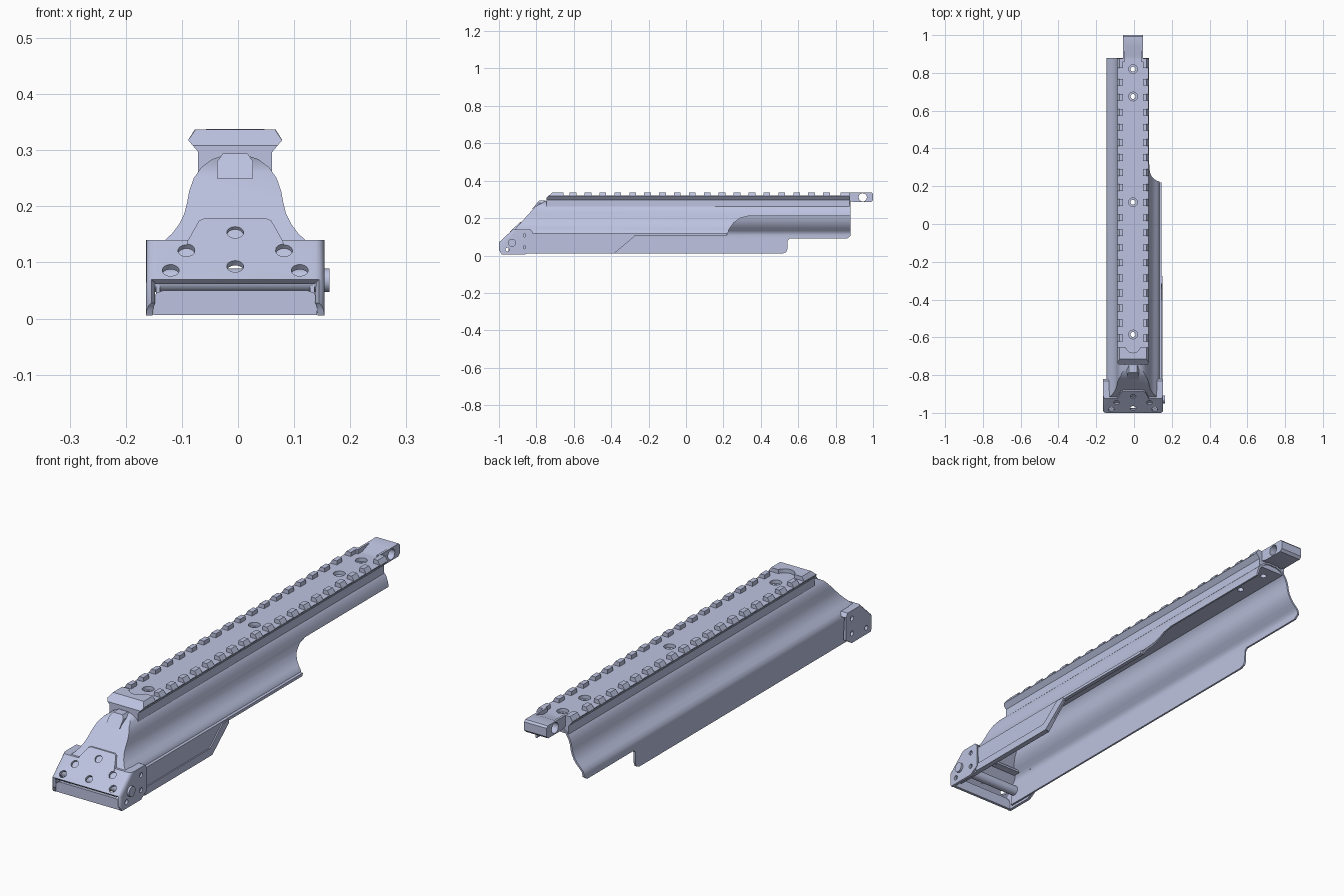
import bpy, bmesh, math
from mathutils import Vector

if "Cube" in bpy.data.objects:
    bpy.data.objects.remove(bpy.data.objects["Cube"], do_unlink=True)

CX = -0.005  # centre line of the cover
COLOR = (0.51, 0.55, 0.75, 1)
paint = bpy.data.materials.new("lavender_grey")
paint.use_nodes = True
paint.diffuse_color = COLOR
paint.node_tree.nodes["Principled BSDF"].inputs["Base Color"].default_value = COLOR


def to_object(name, bm):
    mesh = bpy.data.meshes.new(name)
    bm.to_mesh(mesh)
    bm.free()
    mesh.materials.append(paint)
    obj = bpy.data.objects.new(name, mesh)
    bpy.context.collection.objects.link(obj)
    return obj


def prism_mesh(points, axis, spans, planes=()):
    """Extrude a section along x or y, then slice with slanted lines in the yz plane."""
    bm = bmesh.new()
    for a, b in spans:
        def place(p, t):
            return bm.verts.new((t, *p) if axis == "x" else (p[0], t, p[1]))
        lo = [place(p, a) for p in points]
        hi = [place(p, b) for p in points]
        bm.faces.new(lo)
        bm.faces.new(hi[::-1])
        for i in range(len(points)):
            j = (i + 1) % len(points)
            bm.faces.new((lo[j], lo[i], hi[i], hi[j]))
    for (y0, z0), (y1, z1) in planes:
        normal = Vector((0, z0 - z1, y1 - y0))
        cut = bmesh.ops.bisect_plane(bm, geom=bm.verts[:] + bm.edges[:] + bm.faces[:],
                                     plane_co=(0, y0, z0), plane_no=normal, clear_outer=True)
        rim = [e for e in cut["geom_cut"] if isinstance(e, bmesh.types.BMEdge)]
        bmesh.ops.holes_fill(bm, edges=rim, sides=0)
    bmesh.ops.recalc_face_normals(bm, faces=bm.faces[:])
    return bm


def prism(name, points, axis, spans, planes=()):
    return to_object(name, prism_mesh(points, axis, spans, planes))


def box(name, x, y, z):
    return prism(name, [(y[0], z[0]), (y[1], z[0]), (y[1], z[1]), (y[0], z[1])], "x", [x])


def cylinder(name, center, direction, radius, depth):
    bm = bmesh.new()
    bmesh.ops.create_cone(bm, cap_ends=True, segments=24, radius1=radius, radius2=radius, depth=depth)
    turn = Vector(direction).to_track_quat("Z", "Y").to_matrix().to_4x4()
    turn.translation = center
    bmesh.ops.transform(bm, matrix=turn, verts=bm.verts[:])
    return to_object(name, bm)


def mirrored(half):
    """Mirror a half section about the centre line."""
    return [(CX + x, z) for x, z in half] + [(CX - x, z) for x, z in reversed(half)]


def open_faces(bm, test):
    bmesh.ops.delete(bm, geom=[f for f in bm.faces if test(f.normal)], context="FACES")


def finish(obj, cutters=(), thickness=0, angle=35):
    if thickness:
        wall = obj.modifiers.new("wall", "SOLIDIFY")
        wall.thickness = thickness
        wall.offset = -1
    for cutter in cutters:
        cutter.hide_render = True
        mod = obj.modifiers.new("cut", "BOOLEAN")
        mod.operation = "DIFFERENCE"
        mod.solver = "EXACT"
        mod.object = cutter
    bpy.ops.object.select_all(action="DESELECT")
    bpy.context.view_layer.objects.active = obj
    obj.select_set(True)
    bpy.ops.object.convert(target="MESH")
    bpy.ops.object.shade_smooth_by_angle(angle=math.radians(angle))


helpers = []


def helper(obj):
    helpers.append(obj)
    return obj


# Screw holes running down the rail
screw_y = (0.82, 0.675, 0.115, -0.585)
through = [helper(cylinder("screw_cutter", (CX, y, 0.3), (0, 0, 1), 0.013, 0.16)) for y in screw_y]
sinks = [helper(cylinder("sink_cutter", (CX, y, 0.34), (0, 0, 1), 0.023, 0.07)) for y in screw_y]

# Arched cover shell, sloped at the front, cut differently on each side
arch = mirrored([(0.141, 0.01), (0.141, 0.112), (0.137, 0.126), (0.127, 0.138), (0.112, 0.152),
                 (0.1, 0.168), (0.091, 0.186), (0.086, 0.205), (0.082, 0.227), (0.074, 0.25),
                 (0.06, 0.27), (0.041, 0.284), (0.02, 0.291)])
shell = prism_mesh(arch, "y", [(-0.95, 0.88)],
                   [((-0.915, 0.14), (-0.8, 0.268)), ((-0.805, 0.262), (-0.75, 0.292))])
open_faces(shell, lambda n: n.z < -0.9 or abs(n.y) > 0.9)
cover = to_object("cover_shell", shell)
left_cut = helper(prism("left_cutter", [
    (-0.39, -0.1), (-0.39, 0.01), (-0.28, 0.108), (0.22, 0.108), (0.23, 0.14), (0.255, 0.175),
    (0.29, 0.2), (0.33, 0.21), (0.95, 0.21), (0.95, -0.1)], "x", [(0.03, 0.3)]))
right_cut = helper(prism("right_cutter", [
    (0.515, -0.1), (0.515, 0.01), (0.535, 0.018), (0.543, 0.035), (0.543, 0.08), (0.553, 0.09),
    (0.86, 0.09), (0.88, 0.105), (0.95, 0.105), (0.95, -0.1)], "x", [(-0.3, -0.03)]))
finish(cover, through + [left_cut, right_cut], thickness=0.008)

# Thickened lower wall and raised rim on the left side
finish(prism("side_panel", [(-0.86, 0.01), (-0.39, 0.01), (-0.28, 0.108), (0.215, 0.108),
                            (0.22, 0.12), (-0.86, 0.12)], "x", [(0.13, 0.146)]))
finish(prism("side_rib", [(-0.83, 0.01), (-0.385, 0.01), (-0.275, 0.102), (-0.275, 0.114),
                          (-0.315, 0.114), (-0.4, 0.042), (-0.83, 0.042)], "x", [(0.14, 0.151)]))

# Rail base, front ramp and the two rows of teeth
ramp = [((-0.76, 0.294), (-0.715, 0.338))]
base = prism("rail_base", mirrored([(0.066, 0.262), (0.066, 0.297), (0.083, 0.317), (0.083, 0.32)]),
             "y", [(-0.745, 0.875)], ramp)
finish(base, through + sinks, angle=20)
front = prism("rail_front_ramp", mirrored([(0.083, 0.319), (0.071, 0.337)]), "y", [(-0.76, -0.655)], ramp)
scoop = helper(cylinder("scoop_cutter", (CX, -0.642, 0.33), (0, 0, 1), 0.04, 0.06))
finish(front, [scoop], angle=20)
tooth_spans = [(y - 0.018, y + 0.018) for y in (-0.604 + 0.0797 * i for i in range(18))]
tooth_spans.append((0.825, 0.875))
for side, name in ((1, "left_rail_teeth"), (-1, "right_rail_teeth")):
    tooth = [(CX + side * x, z) for x, z in ((0.052, 0.318), (0.084, 0.318), (0.072, 0.337), (0.052, 0.337))]
    finish(prism(name, tooth, "y", tooth_spans), angle=20)

# Rear hinge block with a cross hole and a sloped pocket
block = prism("rear_block", [(0.86, 0.295), (0.9, 0.285), (0.99, 0.285), (1.0, 0.295),
                             (1.0, 0.33), (0.993, 0.338), (0.86, 0.338)], "x", [(CX - 0.052, CX + 0.052)])
cross = helper(cylinder("cross_cutter", (CX, 0.945, 0.311), (1, 0, 0), 0.022, 0.3))
pocket = helper(prism("pocket_cutter", [(0.84, 0.32), (0.89, 0.32), (0.94, 0.339), (0.94, 0.36),
                                        (0.84, 0.36)], "x", [(CX - 0.043, CX + 0.043)]))
finish(block, [cross, pocket])


# End cap with a sloped face
def slope_y(z):
    return -1 + (z - 0.07) * 0.075 / 0.07


cap_mesh = prism_mesh([(-0.82, 0.03), (-0.82, 0.125), (-0.832, 0.14), (-0.925, 0.14), (-1, 0.07),
                       (-1, 0.03), (-0.985, 0.005), (-0.86, 0.005)], "x", [(CX - 0.159, CX + 0.159)])
corners = [e for e in cap_mesh.edges if abs(e.verts[0].co.x - e.verts[1].co.x) < 0.001
           and all(v.co.y < -0.92 and v.co.z > 0.02 for v in e.verts)]
bmesh.ops.bevel(cap_mesh, geom=corners, offset=0.016, segments=4, affect="EDGES", profile=0.5)
cap_mesh.normal_update()
open_faces(cap_mesh, lambda n: n.z < -0.4 or n.y > 0.9 or n.y < -0.95)
cap = to_object("end_cap", cap_mesh)

face_normal = Vector((0, -0.07, 0.075))
holes = [(0, 0.152), (0, 0.093)] + [(s * x, z) for s in (1, -1) for x, z in ((0.087, 0.121), (0.115, 0.086))]
hole_cutters = [helper(cylinder("cap_hole_cutter", (CX + x, slope_y(z), z), face_normal, 0.015, 0.05))
                for x, z in holes]
side_cutters = [helper(cylinder("cap_side_cutter", (CX, y, z), (1, 0, 0), 0.01, 0.5))
                for y, z in ((-0.86, 0.108), (-0.86, 0.045), (-0.955, 0.032))]
notch = helper(box("notch_cutter", (CX - 0.128, CX + 0.128), (-0.885, -0.7), (0.12, 0.3)))
finish(cap, hole_cutters + side_cutters + [notch], thickness=0.012)

# Tongue rising from the cap face onto the sloped front of the cover
tongue_mesh = prism_mesh(mirrored([(0.088, 0.125), (0.085, 0.138), (0.07, 0.165), (0.064, 0.175),
                                   (0.054, 0.179)]), "y", [(-0.003, 0.012)])
for v in tongue_mesh.verts:
    v.co.y += slope_y(v.co.z)
finish(to_object("cap_tongue", tongue_mesh), hole_cutters)

# Front lip plate inside the open cap mouth
finish(prism("front_lip", mirrored([(0.146, 0.006), (0.146, 0.036), (0.14, 0.046), (0.128, 0.05)]),
             "y", [(-0.985, -0.973)]))

# Cross pin through the cap and a small latch tab at the top of the slope
finish(cylinder("cross_pin", (0, -0.93, 0.068), (1, 0, 0), 0.021, 0.326))
finish(prism("latch_tab", mirrored([(0.032, 0.25), (0.032, 0.28), (0.022, 0.294)]),
             "y", [(-0.83, -0.75)], [((-0.822, 0.25), (-0.785, 0.294))]))

for h in helpers:
    bpy.data.objects.remove(h, do_unlink=True)
